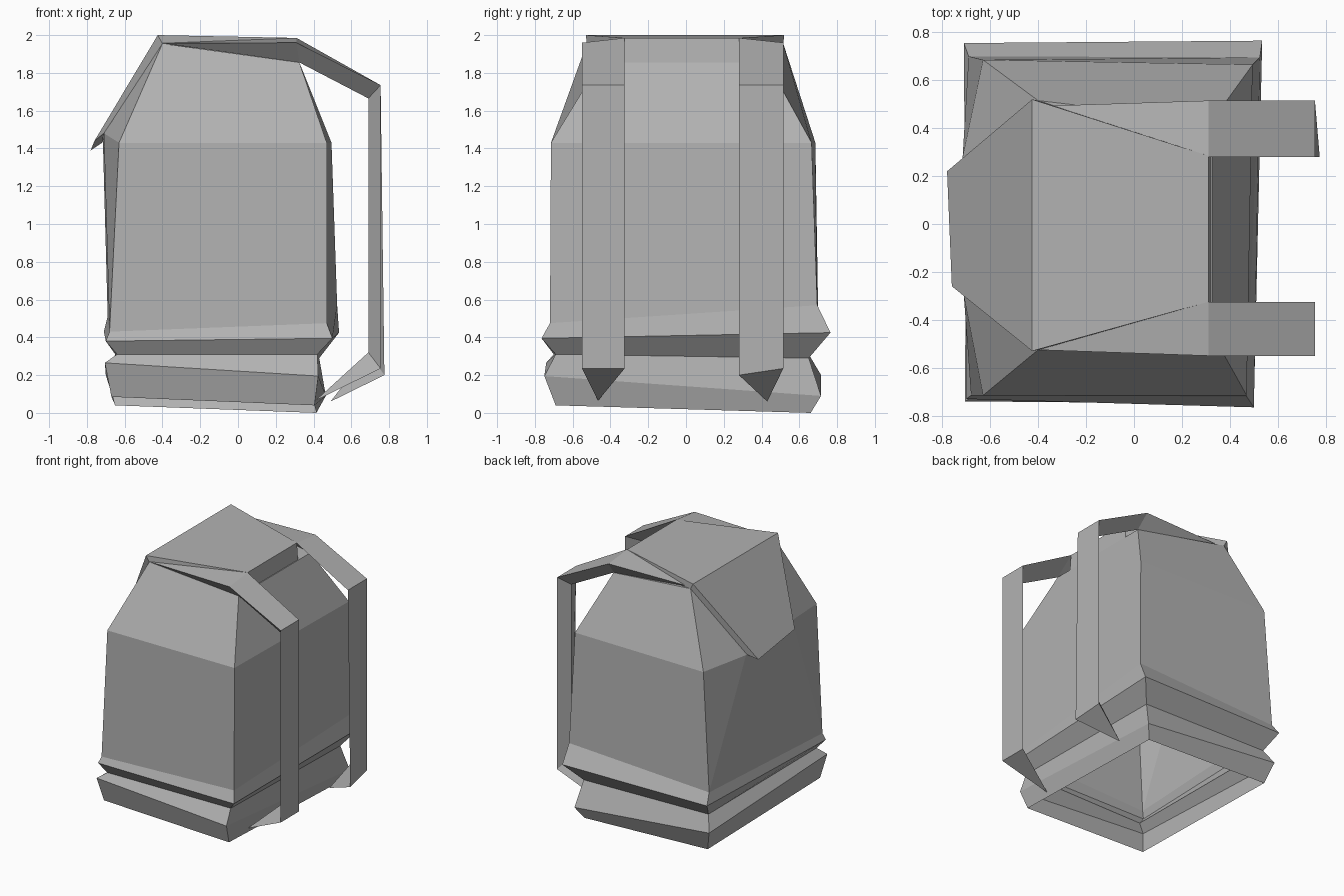
import bpy, bmesh

if "Cube" in bpy.data.objects:
    bpy.data.objects.remove(bpy.data.objects["Cube"])

# Plain mid-grey fabric
fabric = bpy.data.materials.new("grey_fabric")
fabric.diffuse_color = (.45, .45, .45, 1)
fabric.use_nodes = True
fabric.node_tree.nodes["Principled BSDF"].inputs["Base Color"].default_value = fabric.diffuse_color


def loft(name, rings, cap_start=True, cap_end=True):
    """Bridge equal-length point rings; coincident points are welded."""
    bm = bmesh.new()
    loops = [[bm.verts.new(p) for p in ring] for ring in rings]
    n = len(loops[0])
    for a, b in zip(loops, loops[1:]):
        for i in range(n):
            j = (i + 1) % n
            bm.faces.new((a[i], a[j], b[j], b[i]))
    if cap_start:
        bm.faces.new(loops[0][::-1])
    if cap_end:
        bm.faces.new(loops[-1])
    bmesh.ops.remove_doubles(bm, verts=bm.verts, dist=0.0005)
    bmesh.ops.recalc_face_normals(bm, faces=bm.faces)
    mesh = bpy.data.meshes.new(name)
    bm.to_mesh(mesh)
    bm.free()
    mesh.materials.append(fabric)
    obj = bpy.data.objects.new(name, mesh)
    bpy.context.collection.objects.link(obj)
    return obj


def box_ring(fl, fr, br, bl, mid_b=None, mid_f=None):
    """Body ring: four corners plus two left-side points (default: on the corners)."""
    return [fl, fr, br, bl, mid_b or bl, mid_f or fl]


# Bag body: open-bottomed shell with two flared folds near the base
loft("bag_body", [
    box_ring((-.67, -.70, .085), (.405, -.69, .04), (.415, .66, 0), (-.65, .66, .04)),
    box_ring((-.705, -.74, .265), (.425, -.75, .195), (.465, .715, .09), (-.70, .715, .20)),
    box_ring((-.64, -.70, .31), (.42, -.69, .31), (.43, .65, .29), (-.65, .65, .31)),
    box_ring((-.70, -.73, .38), (.50, -.765, .395), (.535, .765, .425), (-.71, .755, .43)),
    box_ring((-.68, -.715, .43), (.47, -.72, .475), (.525, .695, .57), (-.69, .70, .51)),
    box_ring((-.63, -.715, 1.43), (.47, -.715, 1.43), (.495, .665, 1.43), (-.63, .685, 1.43),
             (-.715, .28, 1.43), (-.71, -.30, 1.48)),
    box_ring((-.40, -.525, 1.955), (.325, -.455, 1.855), (.325, .43, 1.855), (-.40, .515, 1.955)),
], cap_start=False)

# Lid: thick flap over the top, folding down the left side
loft("lid_flap", [
    [(-.76, -.26, 1.44), (-.78, .22, 1.39), (-.72, .27, 1.43), (-.71, -.29, 1.48)],
    [(-.425, -.53, 2.0), (-.425, .52, 2.0), (-.40, .515, 1.955), (-.40, -.525, 1.955)],
    [(.31, -.325, 1.985), (.31, .285, 1.985), (.32, .285, 1.855), (.32, -.325, 1.855)],
])


# Shoulder straps: triangular section, flat outside with a ridge along the inside
def strap(name, outer, inner, ridge, tip, inner_hem):
    start = (-.40, outer * .955, 1.957)
    loft(name, [
        [start] * 3,
        [(.31, outer, 1.96), (.31, inner, 1.985), (.325, ridge, 1.855)],
        [(.755, outer, 1.735), (.755, inner, 1.735), (.69, ridge, 1.665)],
        [(.755, outer, .235), inner_hem, (.69, ridge, .32)],
        [tip] * 3,
    ], cap_start=False, cap_end=False)


strap("front_strap", -.55, -.325, -.455, (.41, -.465, .065), (.755, -.325, .235))
strap("back_strap", .515, .28, .43, (.49, .43, .06), (.775, .28, .20))
